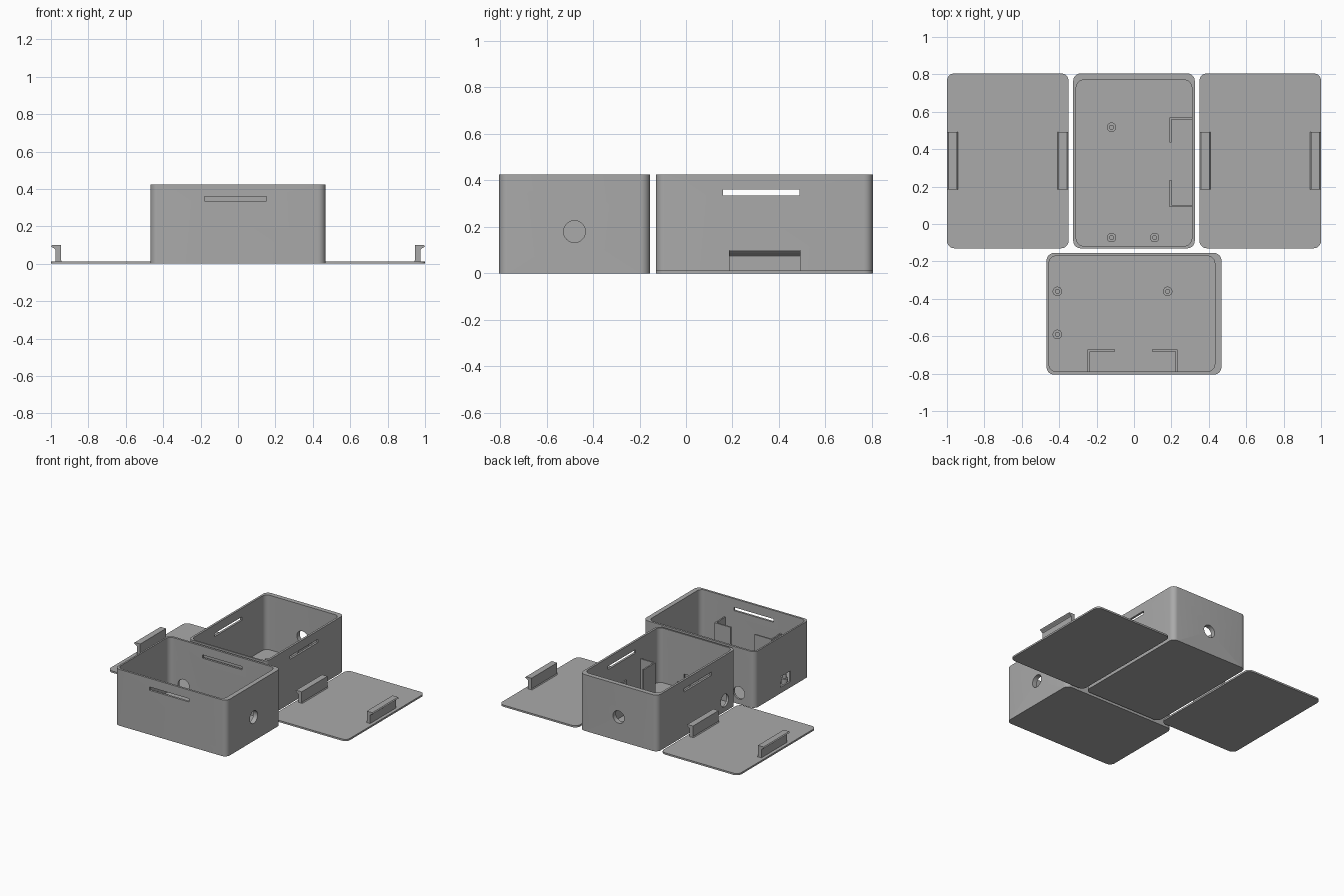
import bpy, bmesh, math
from mathutils import Matrix

if "Cube" in bpy.data.objects:
    bpy.data.objects.remove(bpy.data.objects["Cube"])

grey = bpy.data.materials.new("plastic grey")
grey.diffuse_color = (0.40, 0.40, 0.40, 1)
grey.use_nodes = True
grey.node_tree.nodes["Principled BSDF"].inputs["Base Color"].default_value = grey.diffuse_color


def finish(name, bm, smooth=True):
    bmesh.ops.recalc_face_normals(bm, faces=bm.faces)
    me = bpy.data.meshes.new(name)
    bm.to_mesh(me)
    bm.free()
    me.materials.append(grey)
    ob = bpy.data.objects.new(name, me)
    bpy.context.collection.objects.link(ob)
    if smooth:
        shade(ob)
    return ob


def shade(ob):
    bpy.ops.object.select_all(action='DESELECT')
    ob.select_set(True)
    bpy.context.view_layer.objects.active = ob
    bpy.ops.object.shade_smooth_by_angle(angle=math.radians(30))


def extrude(bm, points, vec):
    """Extrude a closed 3D outline along vec."""
    face = bm.faces.new([bm.verts.new(p) for p in points])
    out = bmesh.ops.extrude_face_region(bm, geom=[face])["geom"]
    bmesh.ops.translate(bm, vec=vec, verts=[v for v in out if isinstance(v, bmesh.types.BMVert)])


def rounded_slab(name, x0, x1, y0, y1, z0, z1, r, steps=8):
    pts = []
    corners = [(x1 - r, y1 - r), (x0 + r, y1 - r), (x0 + r, y0 + r), (x1 - r, y0 + r)]
    for i, (cx, cy) in enumerate(corners):
        for k in range(steps + 1):
            a = (i + k / steps) * math.pi / 2
            pts.append((cx + r * math.cos(a), cy + r * math.sin(a), z0))
    bm = bmesh.new()
    extrude(bm, pts, (0, 0, z1 - z0))
    return finish(name, bm)


def block(name, x0, x1, y0, y1, z0, z1):
    bm = bmesh.new()
    extrude(bm, [(x0, y0, z0), (x1, y0, z0), (x1, y1, z0), (x0, y1, z0)], (0, 0, z1 - z0))
    return finish(name, bm, False)


def cylinder(name, r, length, loc, axis='Z'):
    rot = {'X': Matrix.Rotation(math.pi / 2, 4, 'Y'),
           'Y': Matrix.Rotation(math.pi / 2, 4, 'X'), 'Z': Matrix()}[axis]
    bm = bmesh.new()
    bmesh.ops.create_cone(bm, cap_ends=True, segments=32, radius1=r, radius2=r,
                          depth=length, matrix=Matrix.Translation(loc) @ rot)
    return finish(name, bm)


def cut(ob, cutter):
    mod = ob.modifiers.new("cut", 'BOOLEAN')
    mod.operation, mod.solver, mod.object = 'DIFFERENCE', 'EXACT', cutter
    bpy.context.view_layer.objects.active = ob
    bpy.ops.object.modifier_apply(modifier=mod.name)
    bpy.data.objects.remove(cutter)


W, L, H, T = 0.325, 0.4675, 0.425, 0.013   # half width, half length, height, floor
BACK_Y, FRONT_Y = 0.3375, -0.48            # box centres

# Open case, built around its own centre, with one thick end wall
case = rounded_slab("case", -W, W, -L, L, 0, H, 0.04)
cut(case, rounded_slab("cavity", -0.309, 0.309, -0.455, 0.432, T, H + 0.1, 0.04))
cut(case, block("lid_slots", -0.5, 0.5, -0.178, 0.152, 0.335, 0.36))
cut(case, cylinder("end_hole", 0.047, 0.2, (0, 0.45, 0.18), 'Y'))
cut(case, cylinder("side_hole", 0.047, 0.1, (-W, -0.335, 0.085), 'X'))
cut(case, block("end_window", -0.02, 0.10, -0.6, -0.42, 0.045, 0.125))
shade(case)
parts = [case]

# Two L-shaped brackets holding a module against the side wall
for name, y_wall, y_end in (("upper_bracket", 0.2325, 0.0975), ("lower_bracket", -0.2475, -0.1025)):
    s = math.copysign(0.011, y_end - y_wall)
    bm = bmesh.new()
    extrude(bm, [(0.312, y_wall, T), (0.19, y_wall, T), (0.19, y_end, T),
                 (0.201, y_end, T), (0.201, y_wall + s, T), (0.312, y_wall + s, T)],
            (0, 0, 0.255))
    parts.append(finish(name, bm, False))

# Board standoffs with locating pins
for i, (x, y) in enumerate(((-0.12, 0.18), (-0.12, -0.41), (0.11, -0.41))):
    parts.append(cylinder(f"standoff_{i}", 0.025, 0.04, (x, y, T + 0.02)))
    parts.append(cylinder(f"pin_{i}", 0.013, 0.07, (x, y, T + 0.035)))

# Second case is the same set turned a quarter turn
for ob in parts:
    twin = ob.copy()
    twin.name = "front_" + ob.name
    bpy.context.collection.objects.link(twin)
    twin.matrix_world = Matrix.Translation((0, FRONT_Y, 0)) @ Matrix.Rotation(-math.pi / 2, 4, 'Z')
    ob.name = "back_" + ob.name
    ob.matrix_world = Matrix.Translation((0, BACK_Y, 0))

# Lids, each with two snap clips facing outwards
clip = [(0.265, 0.01), (0.272, 0.02), (0.272, 0.10), (0.318, 0.10), (0.325, 0.094),
        (0.318, 0.088), (0.305, 0.080), (0.300, 0.075), (0.300, 0.01)]
for side, cx in (("left", -0.675), ("right", 0.675)):
    rounded_slab(side + "_lid", cx - W, cx + W, BACK_Y - L, BACK_Y + L, 0, T, 0.04)
    for s, label in ((-1, "a"), (1, "b")):
        bm = bmesh.new()
        extrude(bm, [(cx + s * x, 0.185, z) for x, z in clip], (0, 0.308, 0))
        finish(f"{side}_lid_clip_{label}", bm, False)
